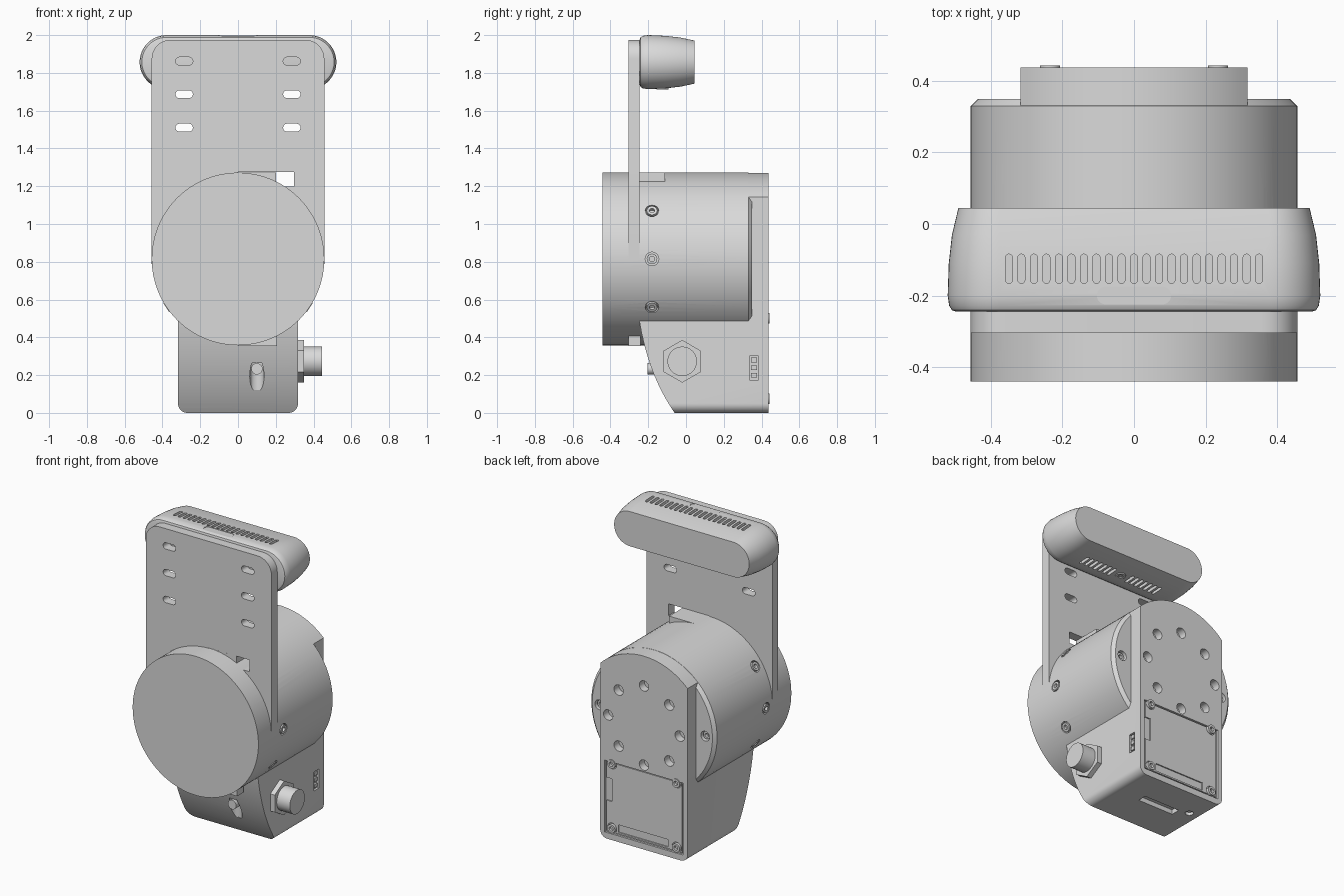
import bpy, bmesh
from math import cos, sin, pi, acos, radians
from mathutils import Matrix, Vector

if "Cube" in bpy.data.objects:
    bpy.data.objects.remove(bpy.data.objects["Cube"])

grey = bpy.data.materials.new("light_grey")
grey.use_nodes = True
colour = (0.7, 0.7, 0.7, 1)
grey.diffuse_color = colour
grey.node_tree.nodes["Principled BSDF"].inputs["Base Color"].default_value = colour

R, CZ = 0.457, 0.815      # drum radius and axis height
HW = 0.318                # housing half width
PLACE = {"x": lambda u, v, d: (d, u, v),
         "y": lambda u, v, d: (u, d, v),
         "z": lambda u, v, d: (u, v, d)}


def rrect(cu, cv, hu, hv, r=0.0, n=8):
    """Rounded rectangle; r equal to a half size gives a pill or a circle."""
    pts = []
    for q, (su, sv) in enumerate([(1, 1), (-1, 1), (-1, -1), (1, -1)]):
        for i in range(n + 1):
            a = (q + i / n) * pi / 2
            pts.append((cu + su * (hu - r) + r * cos(a), cv + sv * (hv - r) + r * sin(a)))
    return pts


def circle(cu, cv, r, n=8):
    return rrect(cu, cv, r, r, r, n)


def hexagon(cu, cv, r):
    return [(cu + r * sin(i * pi / 3), cv + r * cos(i * pi / 3)) for i in range(6)]


def loft(bm, axis, sections, matrix=None):
    """Closed skin through (depth, outline) sections stacked along an axis."""
    part = bmesh.new()
    rings = [[part.verts.new(PLACE[axis](u, v, d)) for u, v in pts] for d, pts in sections]
    for a, b in zip(rings, rings[1:]):
        for i in range(len(a)):
            j = (i + 1) % len(a)
            part.faces.new((a[i], a[j], b[j], b[i]))
    part.faces.new(rings[0])
    part.faces.new(rings[-1])
    bmesh.ops.remove_doubles(part, verts=part.verts, dist=1e-5)
    bmesh.ops.recalc_face_normals(part, faces=part.faces)
    if matrix:
        part.transform(matrix)
    temp = bpy.data.meshes.new("temp")
    part.to_mesh(temp)
    part.free()
    bm.from_mesh(temp)
    bpy.data.meshes.remove(temp)


def prism(bm, axis, d0, d1, pts, matrix=None):
    loft(bm, axis, [(d0, pts), (d1, pts)], matrix)


def box(bm, x0, x1, y0, y1, z0, z1):
    prism(bm, "y", y0, y1, [(x0, z0), (x1, z0), (x1, z1), (x0, z1)])


def make(name, bm, *cutters):
    """Turn a bmesh into an object, subtracting each cutter in turn."""
    mesh = bpy.data.meshes.new(name)
    bm.to_mesh(mesh)
    bm.free()
    ob = bpy.data.objects.new(name, mesh)
    bpy.context.scene.collection.objects.link(ob)
    mesh.materials.append(grey)
    for cutter in cutters:
        tool = make(name + "_cutter", cutter)
        tool.hide_render = True
        mod = ob.modifiers.new("cut", "BOOLEAN")
        mod.operation, mod.solver, mod.object = "DIFFERENCE", "EXACT", tool
        bpy.context.view_layer.objects.active = ob
        bpy.ops.object.modifier_apply(modifier="cut")
        bpy.data.objects.remove(tool)
    ob.data.polygons.foreach_set("use_smooth", [True] * len(ob.data.polygons))
    ob.data.set_sharp_from_angle(angle=radians(30))
    return ob


def socket_screw(bm, axis, d0, d1, u, v, r, matrix=None):
    """Ring-shaped head with a sunken socket."""
    mid = d1 - (d1 - d0) * 0.6
    ring = circle(u, v, r, 6)
    sock = circle(u, v, r * 0.5, 6)
    loft(bm, axis, [(d0, ring), (d1, ring), (d1, sock), (mid, sock)], matrix)


# Motor drum with radial screws and rear flange screws
drum, cut, screws = bmesh.new(), bmesh.new(), bmesh.new()
loft(drum, "y", [(-0.441, circle(0, CZ, R, 24)), (0.33, circle(0, CZ, R, 24)),
                 (0.35, circle(0, CZ, R - 0.02, 24))])
to_axis = Matrix.Translation(Vector((0, 0, CZ)))
for side in (0, pi):
    for tilt in (-34, 0, 34):
        m = to_axis @ Matrix.Rotation(side + radians(tilt), 4, "Y")
        prism(cut, "x", R - 0.025, R + 0.05, circle(-0.18, 0, 0.036, 6), m)
        socket_screw(screws, "x", R - 0.03, R + 0.002, -0.18, 0, 0.028, m)
for x in (-0.385, 0.385):
    prism(cut, "y", 0.31, 0.4, circle(x, CZ, 0.032, 6))
    socket_screw(screws, "y", 0.3, 0.335, x, CZ, 0.025)
make("motor_drum", drum, cut)
make("drum_screws", screws)

# Stop blocks on the drum
stops = bmesh.new()
box(stops, 0, 0.2, -0.3, -0.11, 1.1, 1.272)
box(stops, 0, 0.207, -0.305, -0.24, 0.355, 0.46)
make("stop_blocks", stops)

# Housing: rounded foot and arched top, with a curved front
body, front = bmesh.new(), bmesh.new()
a0 = acos(HW / R)
arch = [((R - 0.001) * cos(a0 + (pi - 2 * a0) * i / 24),
         CZ + (R - 0.001) * sin(a0 + (pi - 2 * a0) * i / 24)) for i in range(25)]
foot = rrect(0, 0.3, HW, 0.3, 0.05)[18:]
prism(body, "y", -0.247, 0.437, arch + foot)
curve = []
for i in range(17):
    t = i / 16
    curve.append((-0.06 * (1 - t) ** 2 - 0.4 * t * (1 - t) - 0.247 * t * t,
                  0.4 * t * (1 - t) + 0.487 * t * t))
prism(front, "x", -0.5, 0.5, [(-0.5, -0.1), (0.01, -0.1)] + curve + [(-0.5, 0.487)])

# Housing openings: mounting holes, side window, base slot, light port, rear recess
cut, recess = bmesh.new(), bmesh.new()
for i in range(8):
    a = i * pi / 4
    prism(cut, "y", 0.385, 0.5, circle(0.26 * cos(a), CZ + 0.26 * sin(a), 0.034, 6))
box(cut, 0.302, 0.4, 0.335, 0.385, 0.175, 0.3)
box(cut, -0.15, 0.11, 0.175, 0.235, -0.05, 0.03)
prism(cut, "z", -0.05, 0.02, circle(-0.22, 0.25, 0.025, 6))
prism(cut, "z", 0.12, 0.265, circle(0.1, -0.165, 0.038, 6))
box(recess, -0.285, 0.285, 0.424, 0.6, 0.04, 0.512)
make("housing", body, front, cut, recess)

# Rear cover with a cable opening, side notch and corner screws
cover, cut, screws = bmesh.new(), bmesh.new(), bmesh.new()
box(cover, -0.275, 0.275, 0.415, 0.432, 0.05, 0.505)
box(cut, -0.17, 0.19, 0.4, 0.5, 0.06, 0.11)
box(cut, 0.235, 0.3, 0.4, 0.5, 0.25, 0.4)
for x in (-0.235, 0.235):
    for z in (0.075, 0.5):
        prism(cut, "y", 0.4, 0.5, circle(x, z, 0.034, 6))
        socket_screw(screws, "y", 0.415, 0.443, x, z, 0.028)
make("rear_cover", cover, cut)
make("cover_screws", screws)

# Side connector, light, hex nut and cable gland
small = bmesh.new()
for z in (0.2, 0.24, 0.28):
    box(small, 0.3, 0.314, 0.345, 0.375, z - 0.012, z + 0.012)
make("side_connector", small)
small = bmesh.new()
prism(small, "y", -0.205, -0.1, circle(0.1, 0.233, 0.03, 6))
make("front_light", small)
small = bmesh.new()
prism(small, "x", 0.31, 0.35, hexagon(-0.02, 0.273, 0.113))
make("hex_nut", small)
small = bmesh.new()
prism(small, "x", 0.34, 0.445, circle(-0.02, 0.273, 0.078))
make("cable_gland", small)

# Upright bracket plate with slots and a square window
plate, cut = bmesh.new(), bmesh.new()
top = rrect(0, 1.5, R, 0.475, 0.1)[:18]
prism(plate, "y", -0.305, -0.245, top + [(-R, CZ), (R, CZ)])
for x in (-0.285, 0.285):
    for z in (1.51, 1.687, 1.862):
        prism(cut, "y", -0.4, -0.2, rrect(x, z, 0.046, 0.021, 0.021))
box(cut, 0.0, 0.297, -0.4, -0.2, 1.198, 1.275)
make("bracket_plate", plate, cut)

# Camera body: tapered pill with vents and a top inset
cam, cut, inset = bmesh.new(), bmesh.new(), bmesh.new()
profile = [(-0.245, 0.498, 0.12), (-0.241, 0.509, 0.131), (-0.228, 0.517, 0.139),
           (-0.2, 0.521, 0.143), (-0.11, 0.518, 0.139), (-0.03, 0.509, 0.13),
           (0.045, 0.491, 0.114)]
loft(cam, "y", [(y, rrect(0, 1.857, w, h, h, 12)) for y, w, h in profile])
for i in range(-10, 11):
    prism(cut, "z", 1.965, 2.05, rrect(i * 0.035, -0.125, 0.01, 0.041, 0.01, 3))
    if 2 <= abs(i) <= 8:
        prism(cut, "z", 1.65, 1.74, rrect(i * 0.035, -0.125, 0.01, 0.041, 0.01, 3))
prism(inset, "z", 1.996, 2.05, rrect(0, -0.2, 0.104, 0.025, 0.025, 6))
make("camera_body", cam, cut, inset)
small = bmesh.new()
socket_screw(small, "z", 1.74, 1.712, 0, -0.125, 0.032)
make("tripod_socket", small)
